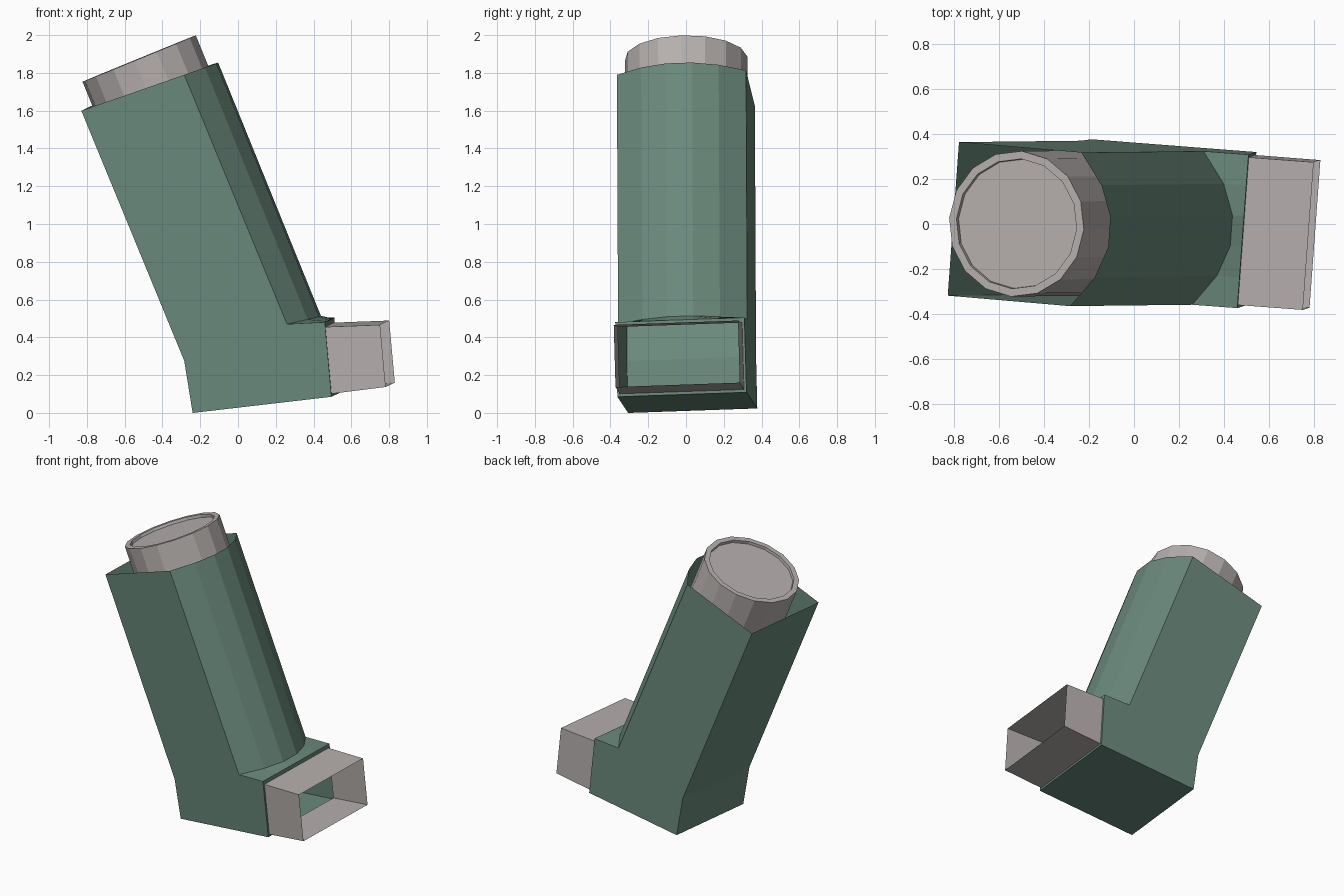
import bpy
import bmesh
from math import radians, sin, cos
from mathutils import Matrix, Vector

cube = bpy.data.objects.get("Cube")
if cube:
    bpy.data.objects.remove(cube, do_unlink=True)


def material(name, rgb):
    mat = bpy.data.materials.new(name)
    mat.use_nodes = True
    mat.diffuse_color = (*rgb, 1)
    mat.node_tree.nodes["Principled BSDF"].inputs["Base Color"].default_value = (*rgb, 1)
    return mat


green = material("muted green plastic", (0.145, 0.25, 0.2))
grey = material("warm grey", (0.47, 0.435, 0.425))

# The whole model leans slightly, so every part shares one pose
POSE = Matrix.Rotation(radians(-4.2), 4, "Z") @ Matrix.Rotation(radians(2), 4, "X")
MID = 0.02        # centre of the width
HALF = 0.343      # half width of the body
MOUTH_HALF = 0.33


def add_object(name, bm, mat, local=Matrix()):
    bmesh.ops.remove_doubles(bm, verts=bm.verts, dist=0.0005)
    bmesh.ops.recalc_face_normals(bm, faces=bm.faces)
    mesh = bpy.data.meshes.new(name)
    bm.to_mesh(mesh)
    bm.free()
    mesh.materials.append(mat)
    obj = bpy.data.objects.new(name, mesh)
    bpy.context.scene.collection.objects.link(obj)
    obj.matrix_world = POSE @ local
    return obj


def at(point, side, half=HALF):
    """Profile point (x, z) placed across the width, side from -1 to 1."""
    return Vector((point[0], MID + side * half, point[1]))


def face(bm, points):
    bm.faces.new([bm.verts.new(p) for p in points])


def strip(bm, first, second):
    """Quads between two rows of points."""
    for i in range(len(first) - 1):
        face(bm, (first[i], first[i + 1], second[i + 1], second[i]))


# Side profile of the body
heel = (-0.217, 0.011)
bend = (-0.261, 0.287)
top_back = (-0.804, 1.612)
top_front = (-0.257, 1.802)
step = (0.285, 0.4815)
lip = (0.486, 0.492)
toe = (0.520, 0.0965)
# Mouthpiece profile, base then outer end
base_top, base_low = (0.488, 0.466), (0.519, 0.112)
end_top, end_low = (0.778, 0.477), (0.807, 0.148)

# Body: open sleeve with a rounded front and a short foot
bm = bmesh.new()
for side in (-1, 1):
    face(bm, [at(p, side) for p in (heel, bend, top_back, top_front, step, lip, toe)])
for a, b in ((heel, bend), (bend, top_back), (toe, heel)):
    face(bm, (at(a, -1), at(a, 1), at(b, 1), at(b, -1)))

sides = [-1 + 0.4 * i for i in range(6)]
upper, lower, edge = [], [], []
for s in sides:
    bulge = 1.04 * (1 - s * s)
    upper.append(at(top_front, s) + Vector((0.15, 0, 0.051)) * bulge)
    lower.append(at(step, s) + Vector((0.15, 0, 0.03)) * bulge)
    edge.append(at(lip, s))
strip(bm, upper, lower)
strip(bm, lower, edge)

# Front frame around the mouth opening
outer = [at(toe, -1), at(toe, 1), at(lip, 1), at(lip, -1)]
inner = [at(p, s, MOUTH_HALF) for p, s in
         ((base_low, -1), (base_low, 1), (base_top, 1), (base_top, -1))]
strip(bm, outer + outer[:1], inner + inner[:1])
add_object("body", bm, green)

# Mouthpiece: thin rectangular tube
bm = bmesh.new()
end = [at(p, s, MOUTH_HALF) for p, s in
       ((end_low, -1), (end_low, 1), (end_top, 1), (end_top, -1))]
strip(bm, inner + inner[:1], end + end[:1])
add_object("mouthpiece", bm, grey)

# Canister: cylinder with a recessed end disc
RADIUS, LENGTH, SIDES = 0.325, 1.1, 16
bm = bmesh.new()
bmesh.ops.create_cone(bm, cap_ends=True, segments=SIDES, radius1=RADIUS, radius2=RADIUS,
                      depth=LENGTH, matrix=Matrix.Translation((0, 0, -LENGTH / 2)))
bm.faces.ensure_lookup_table()
cap = max(bm.faces, key=lambda f: f.calc_center_median().z)
bmesh.ops.inset_region(bm, faces=[cap], thickness=0.035)
bmesh.ops.inset_region(bm, faces=[cap], thickness=0.002, depth=-0.02)
lean = Matrix.Translation((-0.522, MID + 0.008, 1.876)) @ Matrix.Rotation(radians(-22.2), 4, "Y")
add_object("canister", bm, grey, lean)
